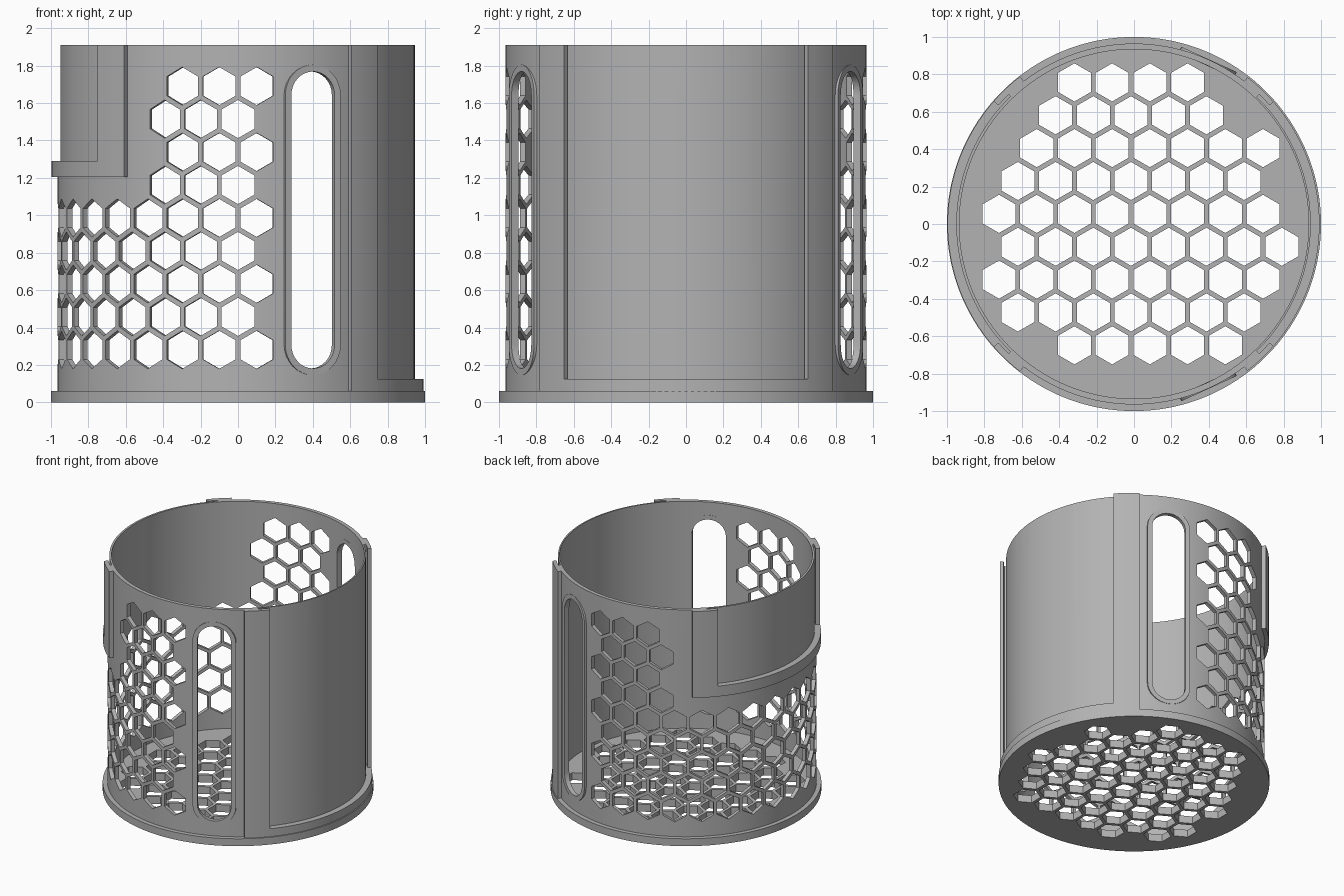
import bpy, bmesh, math
from mathutils import Vector

cube = bpy.data.objects.get("Cube")
if cube:
    bpy.data.objects.remove(cube, do_unlink=True)

HEIGHT, R_IN, R_WALL, R_PANEL, R_FRAME = 1.91, 0.934, 0.965, 0.945, 0.992
PITCH, HEX_R = 0.2016, 0.102
STRIP_IN, STRIP_OUT, GROOVE = 41.2, 52.3, 46.0

grey = bpy.data.materials.new("grey plastic")
grey.use_nodes = True
grey.diffuse_color = (0.45, 0.45, 0.45, 1)
grey.node_tree.nodes["Principled BSDF"].inputs["Base Color"].default_value = (0.45, 0.45, 0.45, 1)


def loft(bm, sections, closed=False):
    """Skin a list of equal-length closed sections, capping the ends unless closed."""
    rows = [[bm.verts.new(p) for p in s] for s in sections]
    n = len(rows[0])
    for i in range(len(rows) if closed else len(rows) - 1):
        a, b = rows[i], rows[(i + 1) % len(rows)]
        for j in range(n):
            k = (j + 1) % n
            bm.faces.new((a[j], a[k], b[k], b[j]))
    if not closed:
        bm.faces.new(rows[0][::-1])
        bm.faces.new(rows[-1])


def arc(bm, r0, r1, z0, z1, a0=0, a1=360):
    """Curved block between two radii, heights and angles (degrees)."""
    full = a1 - a0 >= 360
    n = max(2, round((a1 - a0) / 2))
    secs = []
    for i in range(n if full else n + 1):
        t = math.radians(a0 + (a1 - a0) * i / n)
        c, s = math.cos(t), math.sin(t)
        secs.append([(r * c, r * s, z) for r, z in ((r0, z0), (r1, z0), (r1, z1), (r0, z1))])
    loft(bm, secs, full)


def on_wall(angle, dist, u, z):
    """Point on a vertical plane facing the given angle."""
    t = math.radians(angle)
    d, side = Vector((math.cos(t), math.sin(t), 0)), Vector((-math.sin(t), math.cos(t), 0))
    return d * dist + side * u + Vector((0, 0, z))


def hexagon(r=HEX_R):
    return [(r * math.cos(math.radians(30 + 60 * k)), r * math.sin(math.radians(30 + 60 * k))) for k in range(6)]


def stadium(r, half=0.667, n=16):
    pts = []
    for base, off in ((0, half), (math.pi, -half)):
        for i in range(n + 1):
            t = base + math.pi * i / n
            pts.append((r * math.cos(t), off + r * math.sin(t)))
    return pts


def make(name, bm, cutter=None):
    bmesh.ops.recalc_face_normals(bm, faces=bm.faces)
    me = bpy.data.meshes.new(name)
    bm.to_mesh(me)
    bm.free()
    me.materials.append(grey)
    ob = bpy.data.objects.new(name, me)
    bpy.context.collection.objects.link(ob)
    if cutter:
        mod = ob.modifiers.new("cut", 'BOOLEAN')
        mod.operation, mod.solver, mod.object = 'DIFFERENCE', 'EXACT', cutter
        deps = bpy.context.evaluated_depsgraph_get()
        ob.data = bpy.data.meshes.new_from_object(ob.evaluated_get(deps))
        ob.modifiers.clear()
        bpy.data.objects.remove(cutter, do_unlink=True)
    bpy.ops.object.select_all(action='DESELECT')
    ob.select_set(True)
    bpy.context.view_layer.objects.active = ob
    bpy.ops.object.shade_smooth_by_angle(angle=math.radians(25))
    return ob


SLOT_ANGLES, SLOT_Z = (-65.5, 65.5), 0.975

# Wall openings: honeycomb rows wrap the -x side, upper rows stop at the short panel
bm = bmesh.new()
for row in range(9):
    z = 0.281 + 0.1762 * row
    start = -84 if row % 2 == 0 else -90
    total = 17 if row % 2 == 0 else 16
    for k in range(total):
        if row >= 5 and 3 <= k < total - 3:
            continue
        a = start - 12 * k
        loft(bm, [[on_wall(a, d, u, z + v) for u, v in hexagon()] for d in (0.88, 1.06)])
# Long rounded slots
for a in SLOT_ANGLES:
    loft(bm, [[on_wall(a, d, u, SLOT_Z + v) for u, v in stadium(0.13)] for d in (0.82, 1.06)])
# Shallow panel recesses
arc(bm, R_PANEL, 1.1, 0.125, 2.1, -GROOVE, GROOVE)
arc(bm, R_PANEL + 0.005, 1.1, 1.29, 2.1, 180 - GROOVE, 180 + GROOVE)
wall_cutter = make("wall_cutter", bm)
wall_cutter.hide_render = True

bm = bmesh.new()
arc(bm, R_IN, R_WALL, 0.06, HEIGHT)
make("wall", bm, wall_cutter)

# Floor openings: first column offset (in half pitches) and count for each row
bm = bmesh.new()
rows = [(-3, 4), (-4, 5), (-5, 7), (-6, 7), (-7, 8), (-6, 8), (-7, 8), (-6, 7), (-3, 5)]
for i, (first, count) in enumerate(rows):
    y = 0.757 - 0.1757 * i
    for k in range(count):
        x = -0.016 + PITCH * (first / 2 + k)
        loft(bm, [[(x + u, y + v, z) for u, v in hexagon()] for z in (-0.1, 0.2)])
floor_cutter = make("floor_cutter", bm)
floor_cutter.hide_render = True

# Floor disc with protruding rim
bm = bmesh.new()
circle = [(math.cos(math.radians(2 * i)), math.sin(math.radians(2 * i))) for i in range(180)]
loft(bm, [[(x, y, z) for x, y in circle] for z in (0, 0.06)])
make("floor", bm, floor_cutter)

# Raised frames round the slots
for a, side in zip(SLOT_ANGLES, ("front", "back")):
    bm = bmesh.new()
    secs = []
    for (uo, vo), (ui, vi) in zip(stadium(0.163), stadium(0.127)):
        secs.append([on_wall(a, d, u, SLOT_Z + v) for d, u, v in
                     ((0.967, uo, vo), (0.932, uo, vo), (0.932, ui, vi), (0.967, ui, vi))])
    loft(bm, secs, True)
    make(side + "_slot_frame", bm)

# Panel holders: two upright strips overhanging the recess and a ledge below
for name, mid, z0, z1, r in (("tall", 0, 0.03, 0.125, R_FRAME), ("short", 180, 1.205, 1.29, 0.997)):
    for side, s in (("a", -1), ("b", 1)):
        lo, hi = sorted((mid + s * STRIP_IN, mid + s * STRIP_OUT))
        bm = bmesh.new()
        arc(bm, 0.963, r, z0, HEIGHT, lo, hi)
        make(name + "_panel_strip_" + side, bm)
    bm = bmesh.new()
    arc(bm, 0.94, r, z0, z1, mid - STRIP_IN, mid + STRIP_IN)
    make(name + "_panel_ledge", bm)
